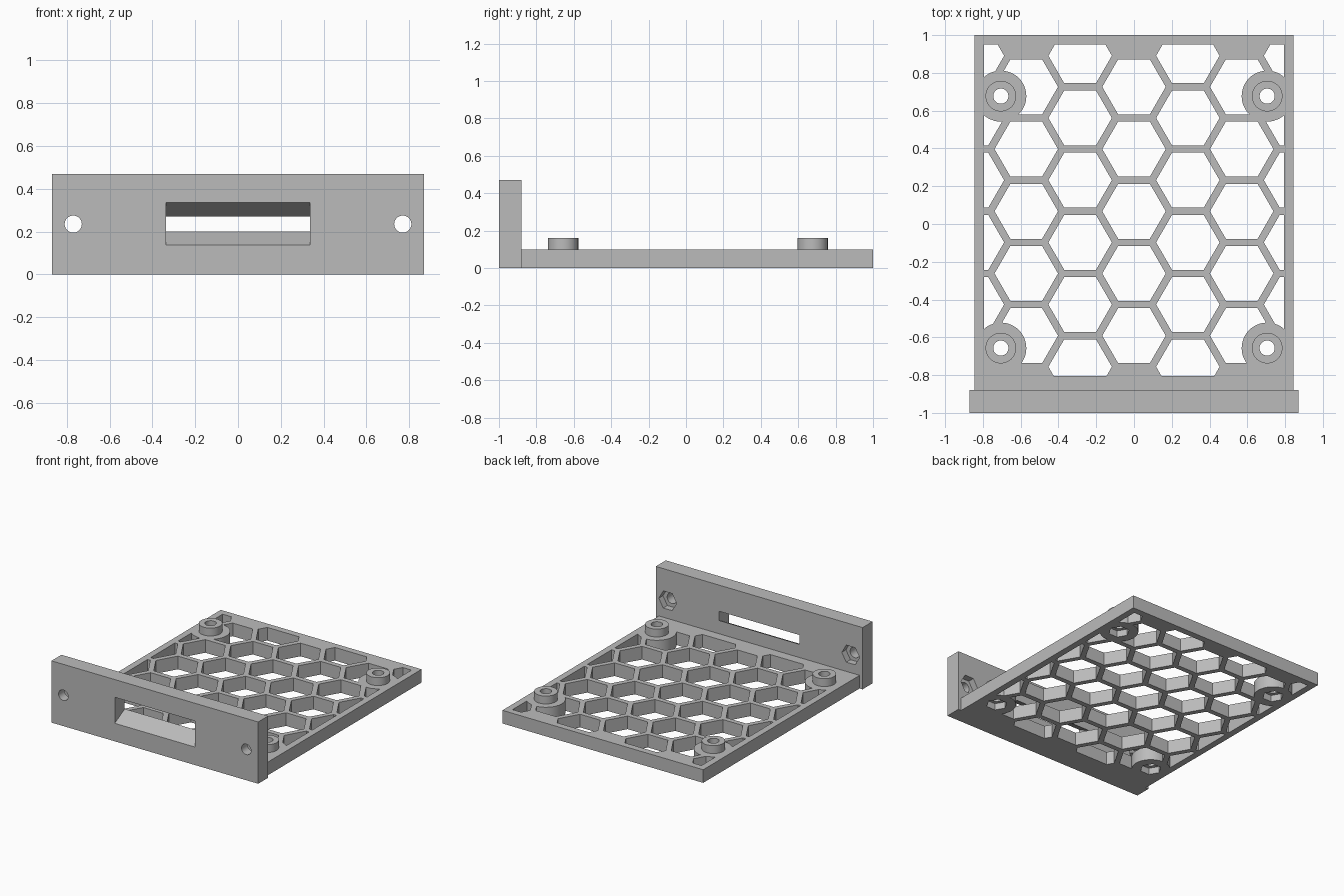
import bpy, bmesh, math
from mathutils import Matrix, Vector

if "Cube" in bpy.data.objects:
    bpy.data.objects.remove(bpy.data.objects["Cube"])

grey = bpy.data.materials.new("light grey")
grey.diffuse_color = (0.5, 0.5, 0.5, 1)
grey.use_nodes = True
grey.node_tree.nodes["Principled BSDF"].inputs["Base Color"].default_value = grey.diffuse_color


def finish(bm, name):
    bmesh.ops.recalc_face_normals(bm, faces=bm.faces)
    mesh = bpy.data.meshes.new(name)
    bm.to_mesh(mesh)
    bm.free()
    ob = bpy.data.objects.new(name, mesh)
    bpy.context.collection.objects.link(ob)
    ob.data.materials.append(grey)
    return ob


def box(name, lo, hi):
    lo, hi = Vector(lo), Vector(hi)
    bm = bmesh.new()
    bmesh.ops.create_cube(bm, size=1, matrix=Matrix.Translation((lo + hi) / 2)
                          @ Matrix.Diagonal((*(hi - lo), 1)))
    return finish(bm, name)


def prisms(name, centres, r, a, b, sides=48, axis='Z'):
    """Prisms at each centre, running from a to b along the axis; a corner points along x."""
    bm = bmesh.new()
    for u, v in centres:
        rings = []
        for h in (a, b):
            ring = []
            for i in range(sides):
                t = math.tau * i / sides
                p, q = u + r * math.cos(t), v + r * math.sin(t)
                ring.append(bm.verts.new((p, q, h) if axis == 'Z' else (p, h, q)))
            rings.append(ring)
        bm.faces.new(rings[0])
        bm.faces.new(rings[1])
        for i in range(sides):
            j = (i + 1) % sides
            bm.faces.new((rings[0][i], rings[0][j], rings[1][j], rings[1][i]))
    return finish(bm, name)


def boolean(ob, tool, op='DIFFERENCE'):
    mod = ob.modifiers.new(op, 'BOOLEAN')
    mod.operation, mod.solver, mod.object = op, 'EXACT', tool
    bpy.context.view_layer.objects.active = ob
    bpy.ops.object.modifier_apply(modifier=mod.name)
    bpy.data.objects.remove(tool)


# Honeycomb cutter: staggered columns of hexagons
pitch, top = 0.3293, 0.726
step = pitch * math.sqrt(3) / 2
cells = []
for col in range(-3, 4):
    odd = col % 2
    rows = 6 if abs(col) == 1 else 5
    y0 = top + pitch / 2 if odd else top
    cells += [(col * step, y0 - pitch * row) for row in range(rows)]
honeycomb = prisms("honeycomb_cutter", cells, 0.168, -0.1, 0.2, 6)
boolean(honeycomb, box("frame_limit", (-0.795, -0.805, -0.3), (0.795, 0.95, 0.3)), 'INTERSECT')

# Solid pads stay around the four mounting points
mounts = [(x, y) for x in (-0.705, 0.705) for y in (-0.657, 0.677)]
boolean(honeycomb, prisms("pad_keepout", mounts, 0.135, -0.4, 0.4))

# Base tray with standoffs, screw holes and nut pockets underneath
base = box("base_tray", (-0.845, -0.88, 0), (0.845, 1, 0.1))
boolean(base, honeycomb)
boolean(base, prisms("standoffs", mounts, 0.081, 0.05, 0.16), 'UNION')
boolean(base, prisms("screw_holes", mounts, 0.04, -0.1, 0.3))
boolean(base, prisms("nut_pockets", mounts, 0.075, -0.1, 0.05, 6))

# Front panel with tapered slot
panel = box("front_panel", (-0.87, -1, 0), (0.87, -0.88, 0.47))
bm = bmesh.new()
bmesh.ops.create_cube(bm, size=1)
for v in bm.verts:
    front = v.co.y < 0
    half = 0.1 if front else 0.034
    v.co = (math.copysign(0.337, v.co.x), -1 if front else -0.88,
            0.236 + math.copysign(half, v.co.z))
# Extend the slot ends slightly past the panel
for v in bm.verts:
    front = v.co.y < -0.94
    v.co.y += -0.002 if front else 0.002
boolean(panel, finish(bm, "slot_cutter"))

# Panel screw holes with nut pockets on the back
ears = [(-0.77, 0.235), (0.77, 0.235)]
boolean(panel, prisms("panel_screw_holes", ears, 0.04, -1.1, -0.8, axis='Y'))
boolean(panel, prisms("panel_nut_pockets", ears, 0.075, -0.93, -0.8, 6, 'Y'))

for ob in (base, panel):
    bpy.ops.object.select_all(action='DESELECT')
    ob.select_set(True)
    bpy.context.view_layer.objects.active = ob
    bpy.ops.object.shade_smooth_by_angle(angle=math.radians(30))
